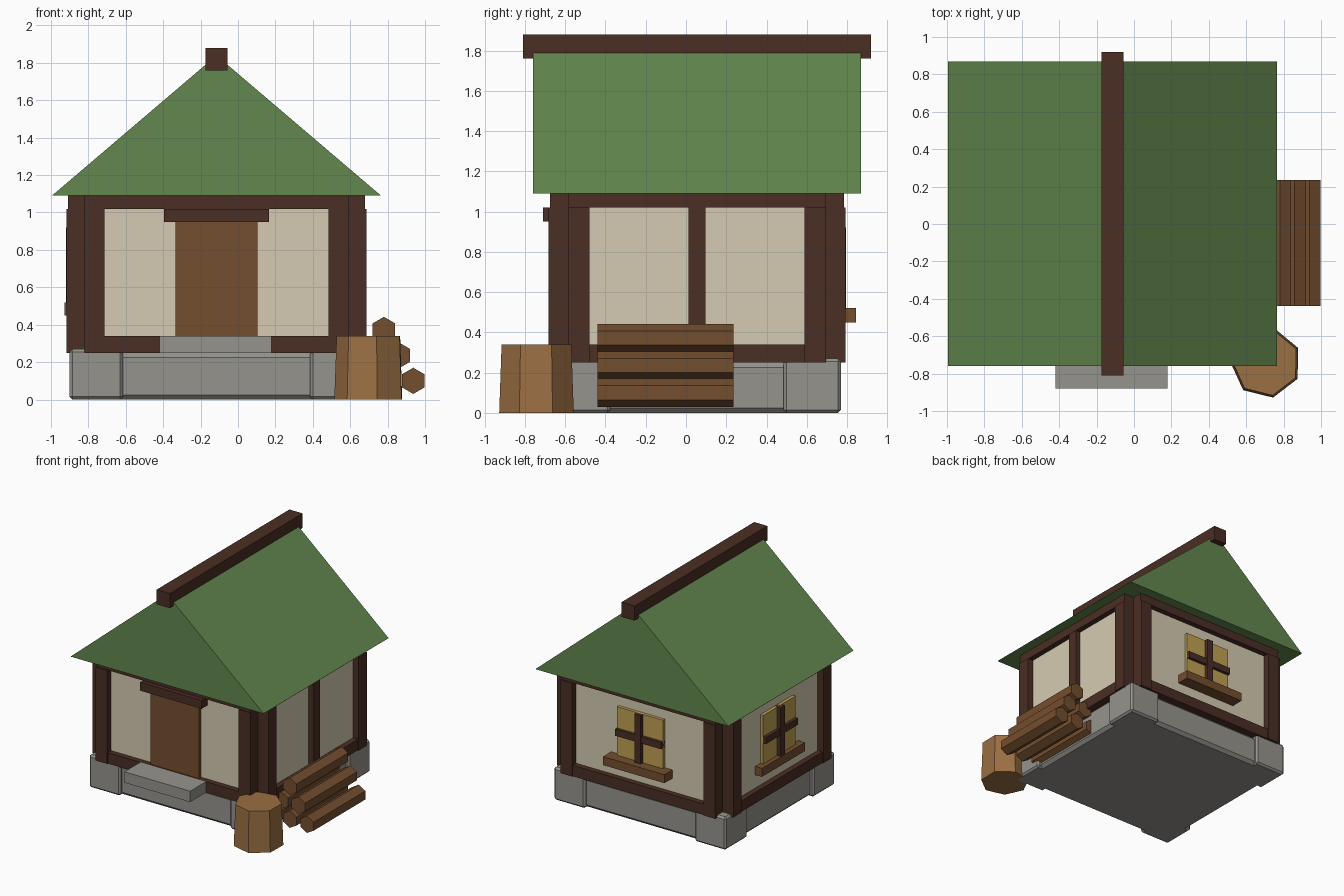
import bpy, bmesh, math
from mathutils import Vector

cube = bpy.data.objects.get("Cube")
if cube:
    bpy.data.objects.remove(cube, do_unlink=True)


def material(name, rgb):
    """Flat colour given as 0-255 sRGB, stored as linear."""
    lin = [((c / 255 + 0.055) / 1.055) ** 2.4 for c in rgb]
    m = bpy.data.materials.new(name)
    m.use_nodes = True
    m.diffuse_color = (*lin, 1)
    m.node_tree.nodes["Principled BSDF"].inputs["Base Color"].default_value = (*lin, 1)
    return m


GREEN = material("roof green", (98, 135, 78))
TIMBER = material("dark timber", (74, 46, 36))
PLASTER = material("cream plaster", (213, 203, 178))
STONE = material("grey stone", (150, 148, 141))
WOOD = material("brown wood", (116, 78, 47))
BARK = material("light stump wood", (155, 111, 67))
GLASS = material("amber glass", (192, 160, 84))

# House centre and half sizes of the core
CX, CY = -0.115, 0.055
HALF_X, HALF_Y = 0.705, 0.64
SILL, HEAD, EAVES, BASE = 0.34, 1.02, 1.09, 0.25


def finish(name, bm, mat):
    bmesh.ops.recalc_face_normals(bm, faces=bm.faces)
    mesh = bpy.data.meshes.new(name)
    bm.to_mesh(mesh)
    bm.free()
    mesh.materials.append(mat)
    ob = bpy.data.objects.new(name, mesh)
    bpy.context.collection.objects.link(ob)
    return ob


def box(name, lo, hi, mat, bevel=0):
    bm = bmesh.new()
    bmesh.ops.create_cube(bm, size=1)
    lo, hi = Vector(lo), Vector(hi)
    for v in bm.verts:
        v.co = (lo + hi) / 2 + v.co * (hi - lo)
    ob = finish(name, bm, mat)
    if bevel:
        mod = ob.modifiers.new("chamfer", "BEVEL")
        mod.width, mod.segments = bevel, 1
    return ob


def side_box(name, side, u, d, z, mat):
    """Box on one wall: u runs along the wall, d is the distance out from the core."""
    if side in ("front", "back"):
        s = -1 if side == "front" else 1
        ys = sorted(CY + s * (HALF_Y + k) for k in d)
        lo, hi = (CX + u[0], ys[0], z[0]), (CX + u[1], ys[1], z[1])
    else:
        s = -1 if side == "west" else 1
        xs = sorted(CX + s * (HALF_X + k) for k in d)
        lo, hi = (xs[0], CY + u[0], z[0]), (xs[1], CY + u[1], z[1])
    return box(f"{side}_{name}", lo, hi, mat)


def prism(name, sides, r0, r1, depth, mat, turn=0):
    bm = bmesh.new()
    bmesh.ops.create_cone(bm, cap_ends=True, segments=sides, radius1=r0, radius2=r1, depth=depth)
    ob = finish(name, bm, mat)
    ob.rotation_euler.z = turn
    return ob


# Stone foundation with proud corner blocks
box("foundation", (CX - 0.755, CY - 0.69, 0), (CX + 0.755, CY + 0.69, BASE), STONE, 0.025)
for sx in (-1, 1):
    for sy in (-1, 1):
        xs = sorted((CX + sx * 0.5, CX + sx * 0.785))
        ys = sorted((CY + sy * 0.43, CY + sy * 0.715))
        box("corner_stone", (xs[0], ys[0], 0), (xs[1], ys[1], 0.27), STONE, 0.015)
box("door_step", (-0.42, -0.88, BASE), (0.18, -0.6, SILL), STONE)

# Timber core, then framed plaster walls that leave notched corners
box("wall_core", (CX - HALF_X, CY - HALF_Y, BASE - 0.02), (CX + HALF_X, CY + HALF_Y, EAVES), TIMBER)
for side in ("front", "back", "east", "west"):
    half = HALF_X if side in ("front", "back") else HALF_Y
    inner = half - 0.105
    side_box("plaster", side, (-inner, inner), (-0.01, 0.045), (SILL, HEAD), PLASTER)
    side_box("bottom_beam", side, (-half, half), (-0.01, 0.09), (BASE, SILL), TIMBER)
    side_box("top_beam", side, (-half, half), (-0.01, 0.09), (HEAD, EAVES + 0.01), TIMBER)
    for s in (-1, 1):
        u = sorted((s * inner, s * half))
        side_box("post", side, u, (-0.01, 0.098), (BASE, HEAD), TIMBER)
side_box("middle_post", "east", (-0.043, 0.043), (0, 0.088), (SILL, HEAD), TIMBER)

# Door and lintel
side_box("door", "front", (-0.22, 0.22), (0, 0.075), (SILL, 0.95), WOOD)
side_box("lintel", "front", (-0.28, 0.28), (0, 0.125), (0.95, HEAD), TIMBER)

# Windows
for side, reach in (("back", 0.15), ("west", 0.108)):
    side_box("window_glass", side, (-0.21, 0.21), (0, 0.07), (0.52, 0.92), GLASS)
    side_box("window_upright", side, (-0.028, 0.028), (0, 0.1), (0.52, 0.92), TIMBER)
    side_box("window_crossbar", side, (-0.21, 0.21), (0, 0.095), (0.69, 0.745), TIMBER)
    side_box("window_sill", side, (-0.28, 0.28), (0, reach), (0.45, 0.52), WOOD)

# Solid gable roof and ridge beam
bm = bmesh.new()
profile = [(CX - 0.88, EAVES), (CX + 0.88, EAVES), (CX, 1.84)]
end = bm.faces.new([bm.verts.new((x, -0.76, z)) for x, z in profile])
ext = bmesh.ops.extrude_face_region(bm, geom=[end], use_keep_orig=True)
bmesh.ops.translate(bm, vec=(0, 1.63, 0), verts=[g for g in ext["geom"] if isinstance(g, bmesh.types.BMVert)])
finish("roof", bm, GREEN)
box("ridge_beam", (CX - 0.06, -0.81, 1.76), (CX + 0.06, 0.92, 1.88), TIMBER)

# Stacked hexagonal logs
for row in range(3):
    for i in range(3 - row):
        log = prism("log", 6, 0.07, 0.07, 0.675, WOOD)
        log.rotation_euler = (math.pi / 2, 0, 0)
        log.location = (0.78 + 0.157 * (i - (2 - row) / 2), -0.102, 0.1 + 0.136 * row)

# Chopping stump
stump = prism("stump", 7, 0.19, 0.178, 0.34, BARK, math.radians(-14))
stump.location = (0.705, -0.742, 0.17)
